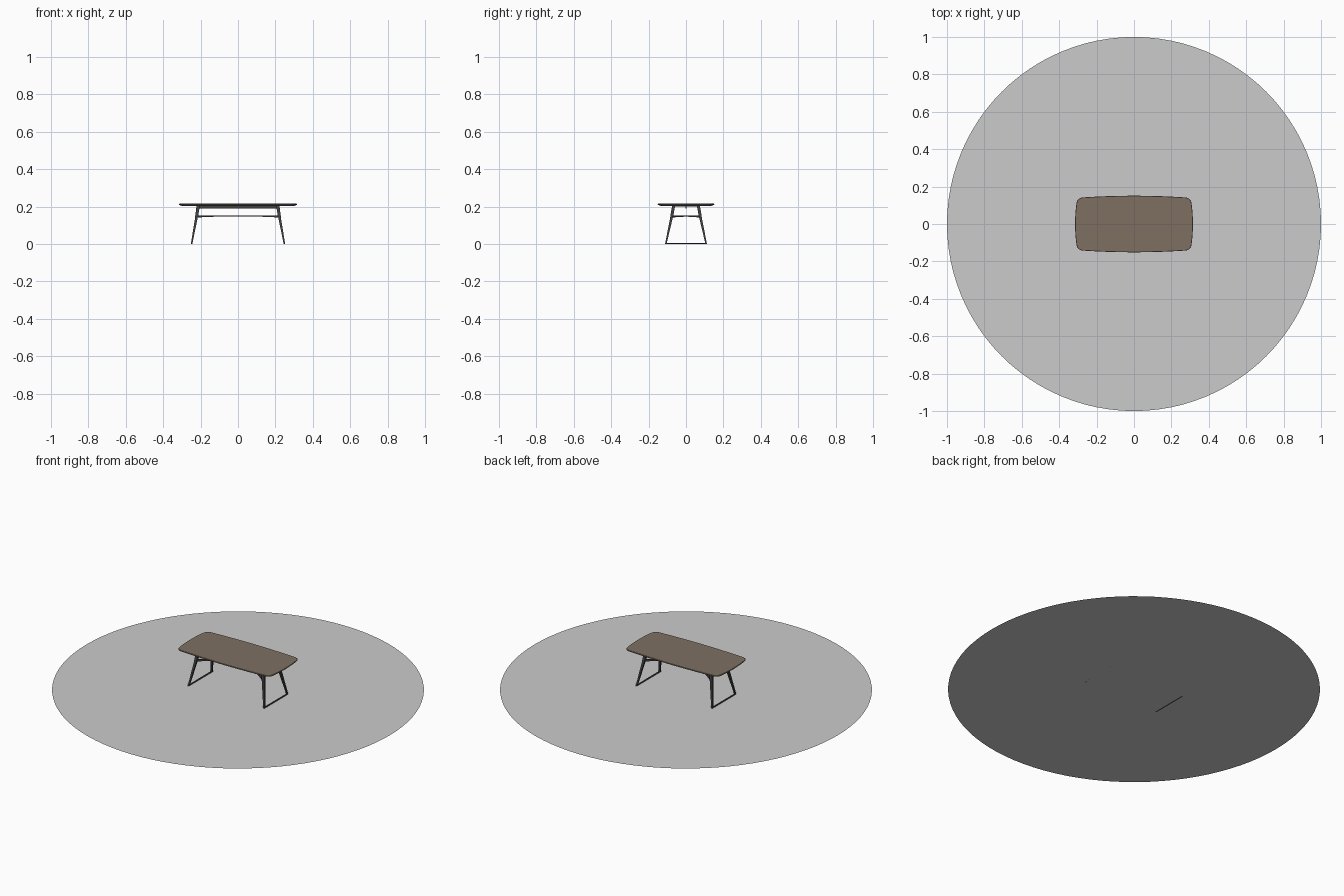
import bpy, bmesh, math
from mathutils import Vector

if "Cube" in bpy.data.objects:
    bpy.data.objects.remove(bpy.data.objects["Cube"])


def material(name, rgb):
    m = bpy.data.materials.new(name)
    m.diffuse_color = (*rgb, 1)
    m.use_nodes = True
    m.node_tree.nodes["Principled BSDF"].inputs["Base Color"].default_value = m.diffuse_color
    return m


WOOD = material("dark_wood", (0.21, 0.16, 0.12))
BLACK = material("black_metal", (0.05, 0.05, 0.05))


def loft(name, rings, mat):
    """Skin a list of equal-length point rings and cap both ends."""
    bm = bmesh.new()
    loops = [[bm.verts.new(p) for p in ring] for ring in rings]
    n = len(loops[0])
    for a, b in zip(loops, loops[1:]):
        for i in range(n):
            j = (i + 1) % n
            bm.faces.new((a[i], a[j], b[j], b[i]))
    bm.faces.new(loops[0][::-1])
    bm.faces.new(loops[-1])
    bmesh.ops.recalc_face_normals(bm, faces=bm.faces)
    mesh = bpy.data.meshes.new(name)
    bm.to_mesh(mesh)
    bm.free()
    ob = bpy.data.objects.new(name, mesh)
    bpy.context.collection.objects.link(ob)
    mesh.materials.append(mat)
    return ob


def bar(name, sections, u, v):
    """Tapered square bar: sections are (point, half size along u, along v)."""
    u, v = Vector(u).normalized(), Vector(v).normalized()
    rings = [[Vector(p) + u * a * su + v * b * sv
              for su, sv in ((-1, -1), (1, -1), (1, 1), (-1, 1))]
             for p, a, b in sections]
    return loft(name, rings, BLACK)


# Round floor rug, a flat disc
bpy.ops.mesh.primitive_circle_add(vertices=96, radius=1, fill_type='NGON')
bpy.context.object.name = "round_floor"

# Tabletop: rounded rectangle with bowed sides and an undercut rim
HX, HY, R = 0.303, 0.14, 0.026


def outline():
    pts = []
    for k, (sx, sy) in enumerate(((1, 1), (-1, 1), (-1, -1), (1, -1))):
        for i in range(9):
            t = math.pi / 2 * (k + i / 8)
            pts.append((sx * (HX - R) + R * math.cos(t), sy * (HY - R) + R * math.sin(t)))
        # straight run after the corner, subdivided so that it can bow
        nx, ny = ((-1, 1), (-1, -1), (1, -1), (1, 1))[k]
        x0, y0 = pts[-1]
        t = math.pi / 2 * (k + 1)
        x1, y1 = nx * (HX - R) + R * math.cos(t), ny * (HY - R) + R * math.sin(t)
        pts += [(x0 + (x1 - x0) * i / 16, y0 + (y1 - y0) * i / 16) for i in range(1, 16)]
    return [(x * (1 + 0.04 * (1 - (y / HY) ** 2)), y * (1 + 0.08 * (1 - (x / HX) ** 2)))
            for x, y in pts]


shape = outline()
rings = []
for inset, z in ((0.016, 0.203), (0.002, 0.208), (0, 0.210), (0, 0.2135), (0.0015, 0.215)):
    rings.append([(x * (1 - inset / HX), y * (1 - inset / HY), z) for x, y in shape])
top = loft("tabletop", rings, WOOD)
bpy.ops.object.select_all(action='DESELECT')
top.select_set(True)
bpy.context.view_layer.objects.active = top
bpy.ops.object.shade_smooth_by_angle(angle=math.radians(30))

# End frames: splayed legs, floor bar, top rail and the Y-shaped stretcher arms
for sx, side in ((-1, "left"), (1, "right")):
    for sy, face in ((-1, "front"), (1, "back")):
        bar(f"{face}_{side}_leg",
            [((sx * 0.248, sy * 0.108, 0), 0.004, 0.004),
             ((sx * 0.2225, sy * 0.0775, 0.140), 0.007, 0.007),
             ((sx * 0.2205, sy * 0.0755, 0.152), 0.008, 0.008),
             ((sx * 0.2125, sy * 0.066, 0.204), 0.009, 0.008)],
            (1, 0, 0), (0, 1, 0))
        a, b = Vector((sx * 0.221, sy * 0.076, 0.147)), Vector((sx * 0.11, 0, 0.149))
        d = b - a
        bar(f"{face}_{side}_stretcher_arm",
            [(a, 0.005, 0.006), (a.lerp(b, 0.4), 0.004, 0.004), (b, 0.003, 0.003)],
            (-d.y, d.x, 0), (0, 0, 1))
    bar(f"{side}_floor_bar",
        [((sx * 0.248, y, 0.002), 0.004, 0.002) for y in (-0.11, 0.11)],
        (1, 0, 0), (0, 0, 1))
    bar(f"{side}_top_rail",
        [((sx * 0.2125, y, 0.2015), 0.009, 0.0025) for y in (-0.07, 0.07)],
        (1, 0, 0), (0, 0, 1))

# Long stretcher and the beam under the top
bar("long_stretcher", [((x, 0, 0.149), 0.003, 0.003) for x in (-0.112, 0.112)],
    (0, 1, 0), (0, 0, 1))
bar("top_beam", [((x, 0, 0.197), 0.004, 0.0065) for x in (-0.215, 0.215)],
    (0, 1, 0), (0, 0, 1))
